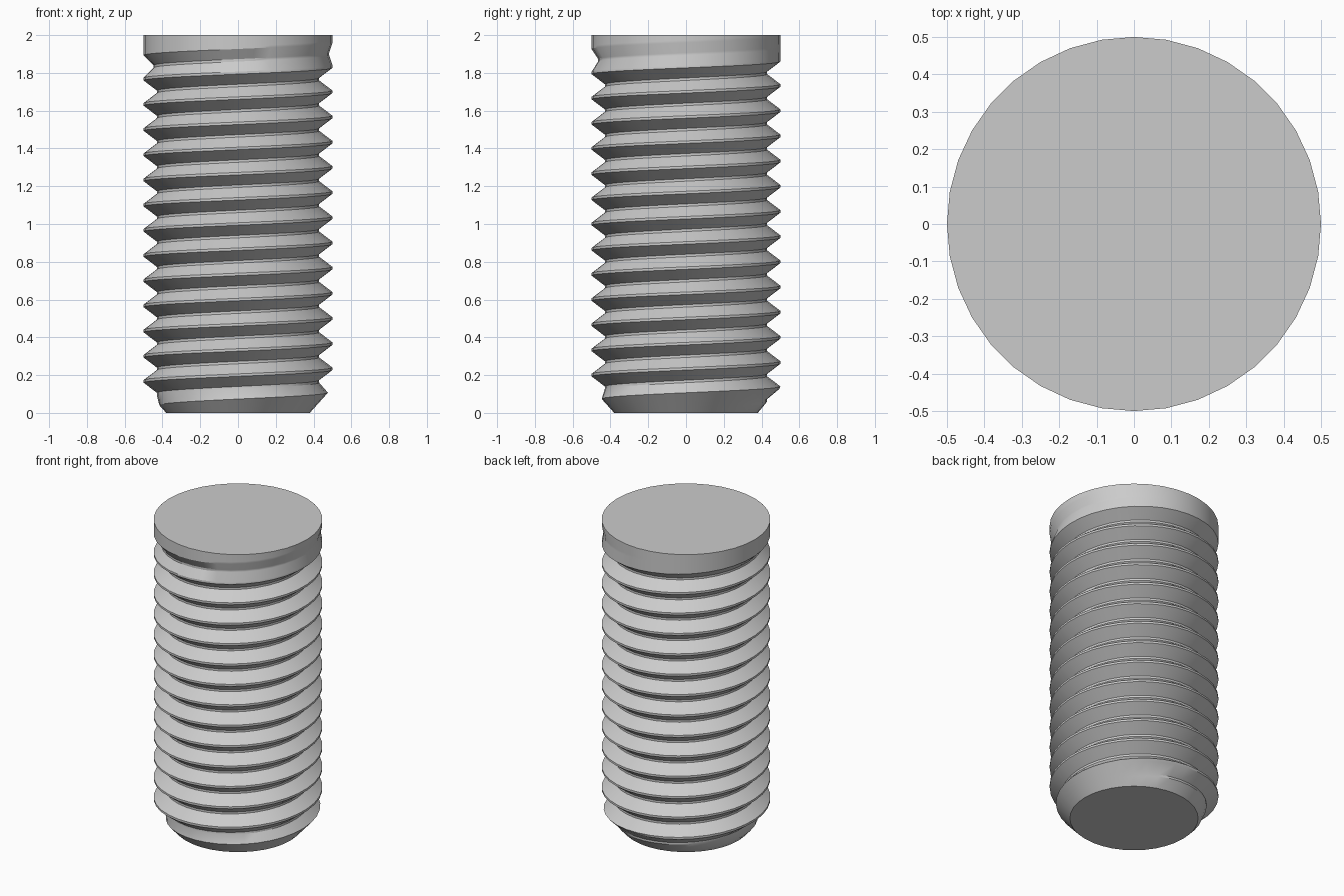
import bpy, bmesh, math

cube = bpy.data.objects.get("Cube")
if cube:
    bpy.data.objects.remove(cube, do_unlink=True)

SIDES, TURNS, HEIGHT = 36, 15, 2.0
PITCH = HEIGHT / TURNS
OUTER, ROOT, TIP = 0.5, 0.43, 0.38
# thread cross-section over one pitch: (fraction of pitch, groove depth)
PROFILE = [(-0.05, 0), (0.05, 0), (0.45, OUTER - ROOT), (0.55, OUTER - ROOT), (0.95, 0)]

steel = bpy.data.materials.new("Grey steel")
steel.use_nodes = True
GREY = (0.6, 0.6, 0.6, 1)
steel.diffuse_color = GREY
steel.node_tree.nodes["Principled BSDF"].inputs["Base Color"].default_value = GREY


def thread_point(step, offset, depth):
    """Point on the helix, limited by the tip chamfer and fading out at the top."""
    turn = step / SIDES
    z = min(max(PITCH * (turn + offset), 0), HEIGHT)
    fade = min(max(TURNS - 1 - turn, 0), 1)
    radius = min(OUTER - depth * fade, TIP + 0.9 * z)
    angle = 2 * math.pi * turn + math.pi / 2
    return radius * math.cos(angle), radius * math.sin(angle), z


# helical thread surface
bm = bmesh.new()
rows = [[bm.verts.new(thread_point(s, o, d)) for o, d in PROFILE]
        for s in range(-SIDES - 4, SIDES * (TURNS + 1) + 5)]
for a, b in zip(rows, rows[1:]):
    for k in range(len(PROFILE) - 1):
        bm.faces.new((a[k], b[k], b[k + 1], a[k + 1]))
bmesh.ops.remove_doubles(bm, verts=bm.verts, dist=0.0005)
bmesh.ops.dissolve_degenerate(bm, edges=bm.edges, dist=0.0005)
bmesh.ops.delete(bm, geom=[e for e in bm.edges if not e.link_faces], context='EDGES')

# flat end discs
for level in (0, HEIGHT):
    rim = [e for e in bm.edges if e.is_boundary
           and all(abs(v.co.z - level) < 0.002 for v in e.verts)]
    bmesh.ops.contextual_create(bm, geom=rim)
bmesh.ops.recalc_face_normals(bm, faces=bm.faces)

mesh = bpy.data.meshes.new("threaded_rod")
bm.to_mesh(mesh)
bm.free()
mesh.materials.append(steel)
rod = bpy.data.objects.new("threaded_rod", mesh)
bpy.context.collection.objects.link(rod)
bpy.context.view_layer.objects.active = rod
rod.select_set(True)
bpy.ops.object.shade_smooth_by_angle(angle=math.radians(30))
